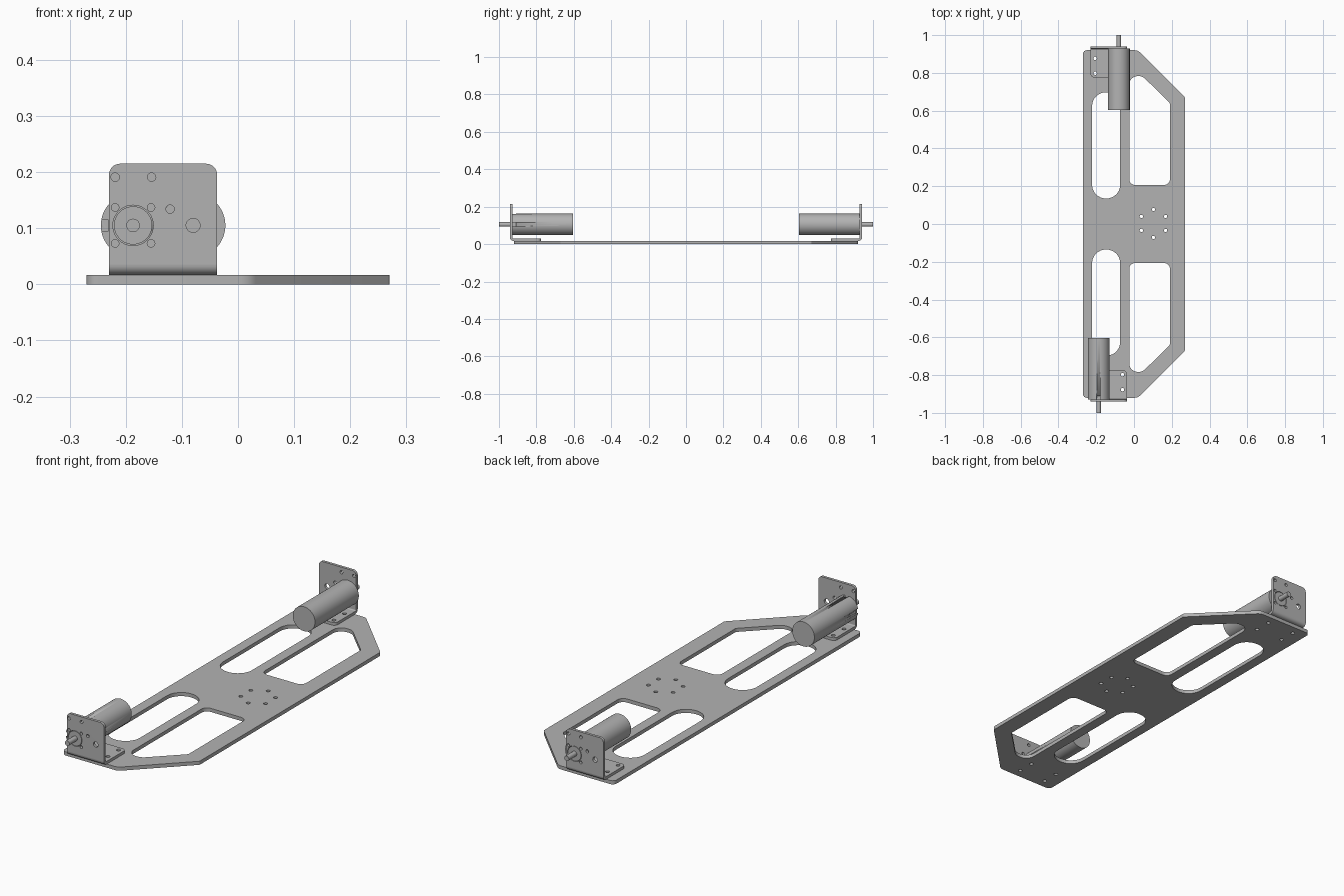
import bpy, bmesh, math
from mathutils import Matrix, Vector

if "Cube" in bpy.data.objects:
    bpy.data.objects.remove(bpy.data.objects["Cube"], do_unlink=True)

grey = bpy.data.materials.new("metal grey")
grey.use_nodes = True
COLOR = (0.45, 0.45, 0.45, 1)
grey.diffuse_color = COLOR
grey.node_tree.nodes["Principled BSDF"].inputs["Base Color"].default_value = COLOR

PLATE = 0.017          # base plate thickness
SHEET = 0.013          # bracket sheet thickness
BEND = 0.018           # bracket outer bend radius
FACE = -0.941          # outer face of the front bracket
LEFT, RIGHT = -0.23, -0.037
AXIS_X, AXIS_Z = -0.187, 0.105
MID_X = (LEFT + RIGHT) / 2
# The back drive is the front one turned half a circle
TURN = (Matrix.Translation((MID_X, 0, 0)) @ Matrix.Rotation(math.pi, 4, 'Z')
        @ Matrix.Translation((-MID_X, 0, 0)))


def finish(name, bm, matrix=Matrix()):
    bmesh.ops.remove_doubles(bm, verts=bm.verts, dist=1e-5)
    bm.transform(matrix)
    bmesh.ops.recalc_face_normals(bm, faces=bm.faces)
    mesh = bpy.data.meshes.new(name)
    bm.to_mesh(mesh)
    bm.free()
    mesh.materials.append(grey)
    obj = bpy.data.objects.new(name, mesh)
    bpy.context.collection.objects.link(obj)
    bpy.ops.object.select_all(action='DESELECT')
    obj.select_set(True)
    bpy.context.view_layer.objects.active = obj
    bpy.ops.object.shade_smooth_by_angle(angle=math.radians(35))
    return obj


def rounded(corners, steps=8):
    """Outline from (x, y, radius) corners."""
    out = []
    for i, (x, y, r) in enumerate(corners):
        p = Vector((x, y))
        if r == 0:
            out.append(p)
            continue
        a = (Vector(corners[i - 1][:2]) - p).normalized()
        b = (Vector(corners[(i + 1) % len(corners)][:2]) - p).normalized()
        half = a.angle(b) / 2
        centre = p + (a + b).normalized() * (r / math.sin(half))
        start = p + a * (r / math.tan(half)) - centre
        end = p + b * (r / math.tan(half)) - centre
        sweep = start.angle_signed(end)
        for k in range(steps + 1):
            out.append(centre + Matrix.Rotation(-sweep * k / steps, 2) @ start)
    return out


def circle(x, y, r, n=24):
    return [Vector((x + r * math.cos(math.tau * k / n), y + r * math.sin(math.tau * k / n)))
            for k in range(n)]


def sheet(loops, thickness):
    """Flat sheet with holes, centred on z = 0, as a bmesh."""
    curve = bpy.data.curves.new("outline", 'CURVE')
    curve.dimensions = '2D'
    curve.fill_mode = 'BOTH'
    curve.extrude = thickness / 2
    for loop in loops:
        spline = curve.splines.new('POLY')
        spline.points.add(len(loop) - 1)
        for point, co in zip(spline.points, loop):
            point.co = (co.x, co.y, 0, 1)
        spline.use_cyclic_u = True
    temp = bpy.data.objects.new("outline", curve)
    bm = bmesh.new()
    mesh = temp.to_mesh()
    bm.from_mesh(mesh)
    temp.to_mesh_clear()
    bpy.data.objects.remove(temp)
    bpy.data.curves.remove(curve)
    return bm


def cylinder(bm, r, y0, y1, segments=48):
    m = (Matrix.Translation((AXIS_X, (y0 + y1) / 2, AXIS_Z))
         @ Matrix.Rotation(math.pi / 2, 4, 'X'))
    bmesh.ops.create_cone(bm, cap_ends=True, segments=segments, radius1=r, radius2=r,
                          depth=y1 - y0, matrix=m)


# Base plate with slots, windows and screw holes
foot_holes = [(x, y) for x in (-0.206, -0.061) for y in (-0.798, -0.877)]
loops = [rounded([(-0.27, -0.92, 0.02), (0.02, -0.92, 0.04), (0.27, -0.67, 0.01),
                  (0.27, 0.67, 0.01), (0.02, 0.92, 0.04), (-0.27, 0.92, 0.02)])]
for s in (-1, 1):
    loops.append(rounded([(-0.222, s * 0.135, 0.073), (-0.073, s * 0.135, 0.073),
                          (-0.073, s * 0.697, 0.073), (-0.222, s * 0.697, 0.073)]))
    loops.append(rounded([(-0.025, s * 0.207, 0.03), (0.19, s * 0.207, 0.03),
                          (0.19, s * 0.64, 0.02), (0.045, s * 0.783, 0.05),
                          (-0.025, s * 0.783, 0.045)]))
    loops += [circle(x, s * y, 0.009, 16) for x, y in foot_holes]
for k in range(6):
    a = math.pi / 6 + k * math.pi / 3
    loops.append(circle(0.103 + 0.074 * math.cos(a), 0.003 + 0.074 * math.sin(a), 0.009, 16))
finish("base_plate", sheet(loops, PLATE), Matrix.Translation((0, 0, PLATE / 2)))


def drive(side, turn):
    # Bracket face with shaft, screw and spare holes
    face = [rounded([(LEFT, PLATE + BEND, 0), (RIGHT, PLATE + BEND, 0),
                     (RIGHT, 0.215, 0.02), (LEFT, 0.215, 0.02)])]
    face.append(circle(AXIS_X, AXIS_Z, 0.036, 40))
    face += [circle(AXIS_X + i * 0.032, AXIS_Z + j * 0.032, 0.0068, 16)
             for i in (-1, 1) for j in (-1, 1)]
    face += [circle(x, z, r) for x, z, r in ((-0.219, 0.191, 0.0075), (-0.154, 0.191, 0.0075),
                                             (-0.121, 0.134, 0.0075), (-0.08, 0.105, 0.0125))]
    upright = (Matrix.Translation((0, FACE + SHEET / 2, 0))
               @ Matrix.Rotation(math.pi / 2, 4, 'X'))
    finish(side + "_bracket_face", sheet(face, SHEET), turn @ upright)

    # Bracket foot lying on the plate
    foot = [rounded([(LEFT, FACE + BEND, 0), (RIGHT, FACE + BEND, 0),
                     (RIGHT, -0.775, 0.02), (LEFT, -0.775, 0.02)])]
    foot += [circle(x, y, 0.009, 16) for x, y in foot_holes]
    finish(side + "_bracket_foot", sheet(foot, SHEET),
           turn @ Matrix.Translation((0, 0, PLATE + SHEET / 2)))

    # Rounded bend joining face and foot
    bm = bmesh.new()
    arc = [math.pi * (1 + k / 16) for k in range(9)]
    section = [(BEND, a) for a in arc] + [(BEND - SHEET, a) for a in reversed(arc)]
    ring = [bm.verts.new((LEFT, FACE + BEND + r * math.cos(a), PLATE + BEND + r * math.sin(a)))
            for r, a in section]
    cap = bm.faces.new(ring)
    ext = bmesh.ops.extrude_face_region(bm, geom=[cap], use_keep_orig=True)
    bmesh.ops.translate(bm, vec=(RIGHT - LEFT, 0, 0),
                        verts=[v for v in ext["geom"] if isinstance(v, bmesh.types.BMVert)])
    finish(side + "_bracket_bend", bm, turn)

    # Motor can with small notches at its mounting end
    bm = bmesh.new()
    back = FACE + SHEET
    cylinder(bm, 0.0575, back, -0.603, 64)
    can = finish(side + "_motor", bm, turn)
    bm = bmesh.new()
    for k in range(4):
        a = k * math.pi / 2
        m = (Matrix.Translation((AXIS_X + 0.057 * math.cos(a), back, AXIS_Z + 0.057 * math.sin(a)))
             @ Matrix.Rotation(-a, 4, 'Y') @ Matrix.Diagonal((0.026, 0.036, 0.02, 1)))
        bmesh.ops.create_cube(bm, size=1, matrix=m)
    cutter = finish(side + "_notch_cutter", bm, turn)
    cutter.hide_render = True
    bpy.context.view_layer.objects.active = can
    cut = can.modifiers.new("notches", 'BOOLEAN')
    cut.object = cutter
    cut.solver = 'EXACT'
    bpy.ops.object.modifier_move_to_index(modifier=cut.name, index=0)
    bpy.ops.object.modifier_apply(modifier=cut.name)
    bpy.data.objects.remove(cutter, do_unlink=True)

    # Boss and output shaft
    bm = bmesh.new()
    cylinder(bm, 0.034, FACE, back + 0.002)
    finish(side + "_motor_boss", bm, turn)
    bm = bmesh.new()
    cylinder(bm, 0.012, -1, back, 24)
    finish(side + "_motor_shaft", bm, turn)


drive("front", Matrix())
drive("back", TURN)
